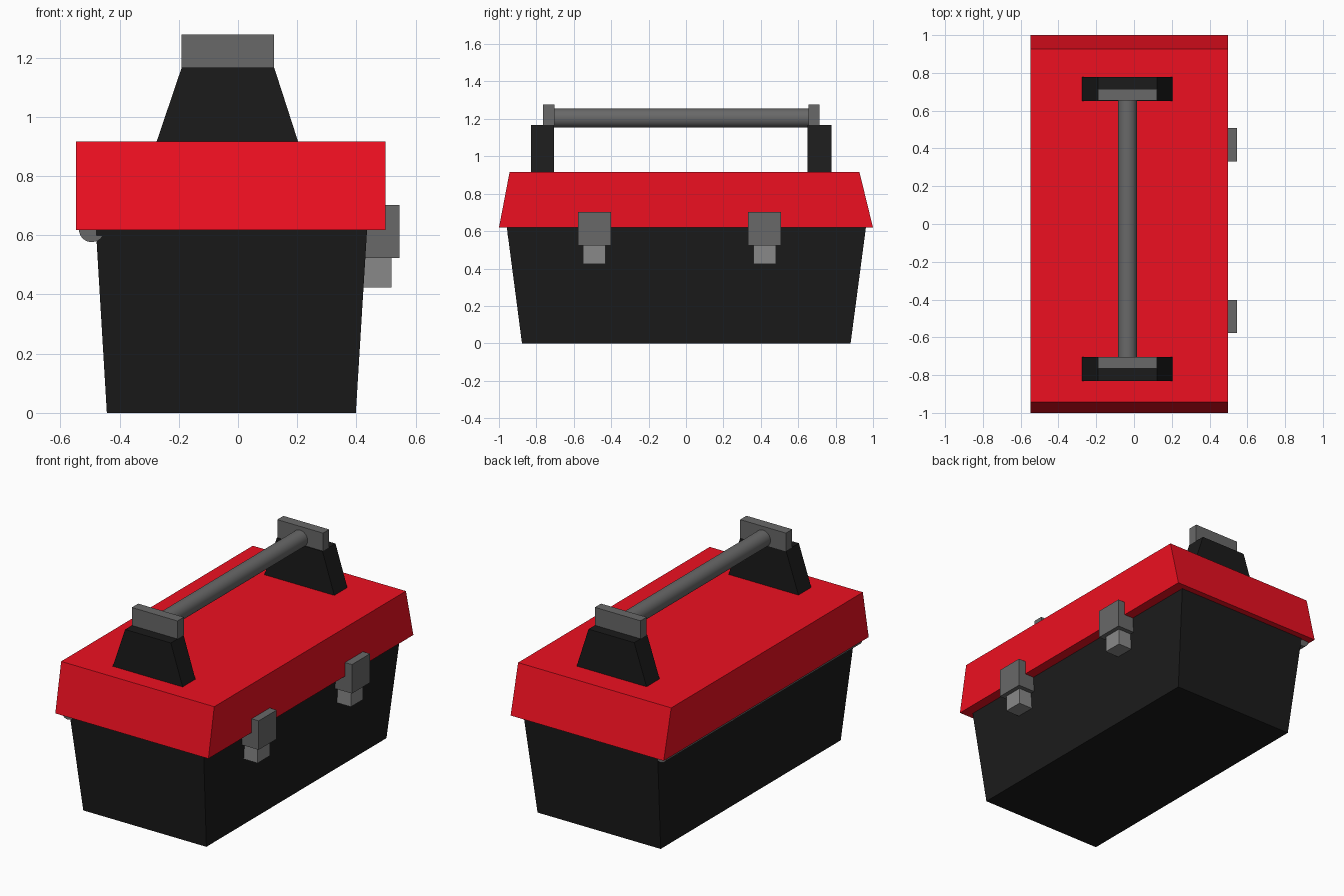
import bpy, bmesh, math

if "Cube" in bpy.data.objects:
    bpy.data.objects.remove(bpy.data.objects["Cube"])


def material(name, rgb):
    m = bpy.data.materials.new(name)
    m.diffuse_color = (*rgb, 1)
    m.use_nodes = True
    m.node_tree.nodes["Principled BSDF"].inputs["Base Color"].default_value = m.diffuse_color
    return m


BLACK = material("black_plastic", (0.011, 0.011, 0.011))
RED = material("red_plastic", (0.85, 0.005, 0.015))
DARK = material("dark_grey", (0.14, 0.14, 0.14))
LIGHT = material("light_grey", (0.25, 0.25, 0.25))


def finish(name, bm, mat):
    bmesh.ops.recalc_face_normals(bm, faces=bm.faces)
    me = bpy.data.meshes.new(name)
    bm.to_mesh(me)
    bm.free()
    me.materials.append(mat)
    ob = bpy.data.objects.new(name, me)
    bpy.context.collection.objects.link(ob)
    return ob


def taper_box(name, z0, z1, low, high, mat):
    """Box whose low and high rectangles (x0, x1, y0, y1) may differ."""
    bm = bmesh.new()
    bmesh.ops.create_cube(bm, size=2)
    for v in bm.verts:
        x0, x1, y0, y1 = high if v.co.z > 0 else low
        v.co = (x1 if v.co.x > 0 else x0, y1 if v.co.y > 0 else y0,
                z1 if v.co.z > 0 else z0)
    return finish(name, bm, mat)


def rod(name, x, z, y0, y1, r, mat):
    bpy.ops.mesh.primitive_cylinder_add(
        vertices=32, radius=r, depth=y1 - y0,
        location=(x, (y0 + y1) / 2, z), rotation=(math.pi / 2, 0, 0))
    ob = bpy.context.object
    ob.name = name
    ob.data.materials.append(mat)
    bpy.ops.object.shade_smooth_by_angle()


# tapered box body and overhanging lid
taper_box("body", 0, 0.62, (-0.443, 0.398, -0.877, 0.88),
          (-0.48, 0.436, -0.958, 0.962), BLACK)
taper_box("lid", 0.618, 0.917, (-0.548, 0.498, -1, 1),
          (-0.548, 0.498, -0.943, 0.927), RED)

# handle supports with grey end plates
for side, y0, y1, p0, p1 in (("front", -0.83, -0.705, -0.765, -0.703),
                             ("back", 0.65, 0.777, 0.655, 0.715)):
    taper_box(side + "_handle_support", 0.91, 1.167, (-0.277, 0.205, y0, y1),
              (-0.19, 0.122, y0, y1), BLACK)
    plate = (-0.19, 0.122, p0, p1)
    taper_box(side + "_handle_plate", 1.165, 1.278, plate, plate, DARK)

# grip bar and rear hinge rod
rod("handle_bar", -0.034, 1.204, -0.71, 0.66, 0.051, DARK)
rod("hinge_rod", -0.495, 0.619, -0.955, 0.955, 0.042, DARK)


# latches: plate over the lid, deeper block below the rim, small tab
def latch(name, y):
    for part, z0, z1, x0, x1, h, mat in (
            ("plate", 0.618, 0.703, 0.49, 0.546, 0.088, DARK),
            ("block", 0.524, 0.618, 0.42, 0.546, 0.088, DARK),
            ("tab", 0.424, 0.524, 0.41, 0.519, 0.06, LIGHT)):
        rect = (x0, x1, y - h, y + h)
        taper_box(name + "_" + part, z0, z1, rect, rect, mat)


latch("front_latch", -0.49)
latch("back_latch", 0.42)
